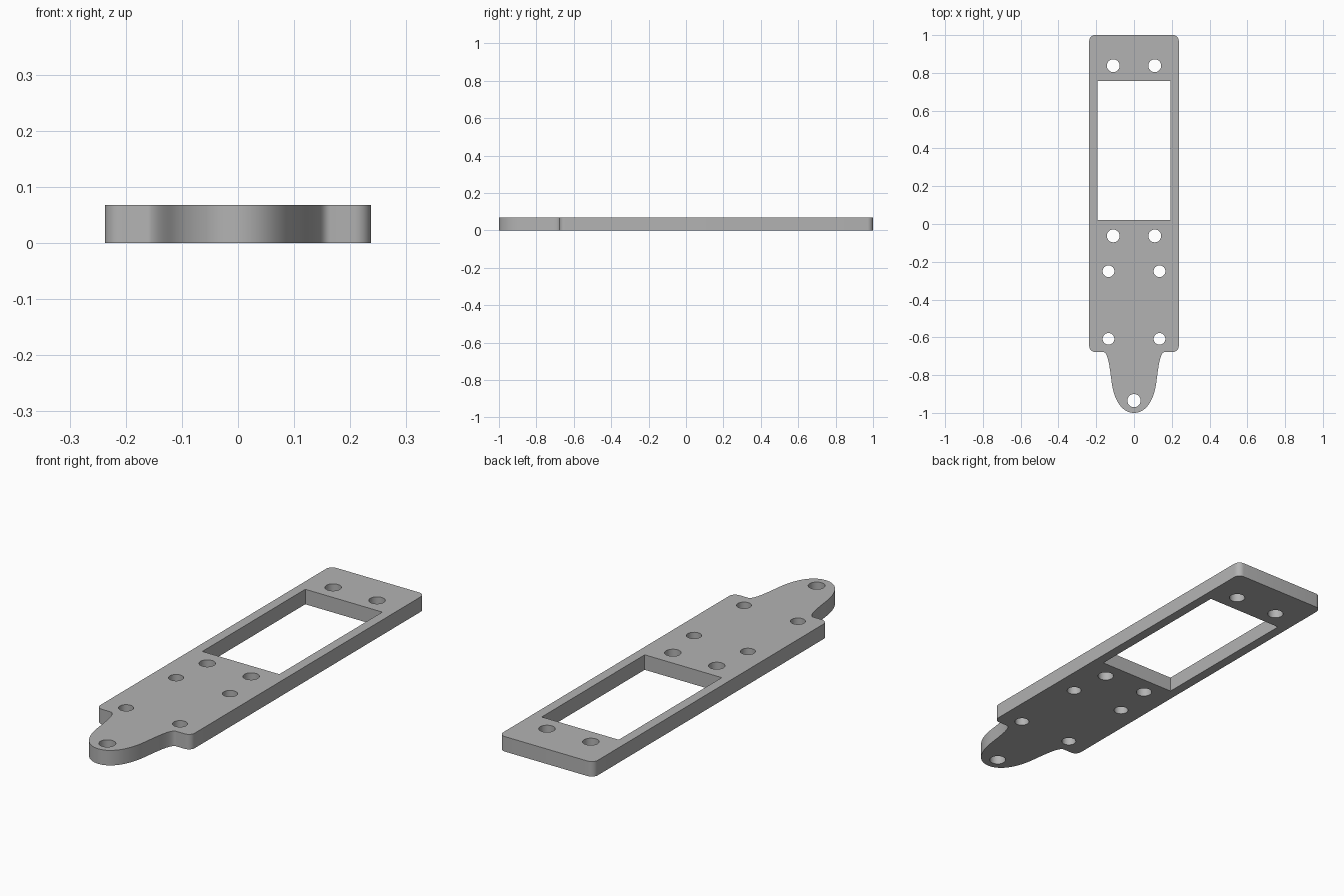
import bpy, bmesh, math
from mathutils import Vector
from mathutils.geometry import interpolate_bezier

if "Cube" in bpy.data.objects:
    bpy.data.objects.remove(bpy.data.objects["Cube"])

THICK = 0.068
HALF_W = 0.237
SHOULDER = -0.677
CORNER = 0.03


def arc(cx, cy, r, start, end, n):
    step = math.radians(end - start) / n
    a = math.radians(start)
    return [(cx + r * math.cos(a + i * step), cy + r * math.sin(a + i * step))
            for i in range(n + 1)]


def bezier(points, n):
    p = [Vector(q) for q in points]
    return [tuple(v) for v in interpolate_bezier(*p, n)]


def add_loop(curve, points):
    spline = curve.splines.new('POLY')
    spline.points.add(len(points) - 1)
    for sp, (x, y) in zip(spline.points, points):
        sp.co = (x, y, 0, 1)
    spline.use_cyclic_u = True


# Right half of the outline, from the tail tip up to the top edge
half = bezier([(0, -1), (0.065, -1), (0.106, -0.93), (0.118, -0.84)], 18)
half += bezier([(0.118, -0.84), (0.13, -0.75), (0.137, -0.677), (0.165, SHOULDER)], 16)[1:]
half += arc(HALF_W - CORNER, SHOULDER + CORNER, CORNER, -90, 0, 8)
half += arc(HALF_W - CORNER, 1 - CORNER, CORNER, 0, 90, 8)
outline = half + [(-x, y) for x, y in reversed(half[1:])]

curve = bpy.data.curves.new("mounting_plate", 'CURVE')
curve.dimensions = '2D'
curve.fill_mode = 'BOTH'
curve.extrude = THICK / 2
add_loop(curve, outline)

# Rectangular window
add_loop(curve, [(-0.193, 0.02), (0.193, 0.02), (0.193, 0.757), (-0.193, 0.757)])

# Screw holes: mirrored pairs and one in the tail
for x, y, r in [(0.11, 0.838, 0.034), (0.11, -0.063, 0.034),
                (0.135, -0.25, 0.031), (0.135, -0.608, 0.031)]:
    for side in (-1, 1):
        add_loop(curve, arc(side * x, y, r, 0, 360, 32)[:-1])
add_loop(curve, arc(0, -0.935, 0.035, 0, 360, 32)[:-1])

plate = bpy.data.objects.new("mounting_plate", curve)
bpy.context.collection.objects.link(plate)
bpy.ops.object.select_all(action='DESELECT')
plate.select_set(True)
bpy.context.view_layer.objects.active = plate
bpy.ops.object.convert(target='MESH')
plate = bpy.context.object

# Weld the walls to the caps and rest the plate on the ground
bm = bmesh.new()
bm.from_mesh(plate.data)
bmesh.ops.remove_doubles(bm, verts=bm.verts, dist=0.0002)
bmesh.ops.translate(bm, verts=bm.verts, vec=(0, 0, THICK / 2))
bmesh.ops.recalc_face_normals(bm, faces=bm.faces)
bm.to_mesh(plate.data)
bm.free()
bpy.ops.object.shade_smooth_by_angle(angle=math.radians(30))

# Plain grey
grey = bpy.data.materials.new("plain_grey")
grey.use_nodes = True
colour = (0.45, 0.45, 0.45, 1)
grey.diffuse_color = colour
grey.node_tree.nodes["Principled BSDF"].inputs["Base Color"].default_value = colour
plate.data.materials.clear()
plate.data.materials.append(grey)
